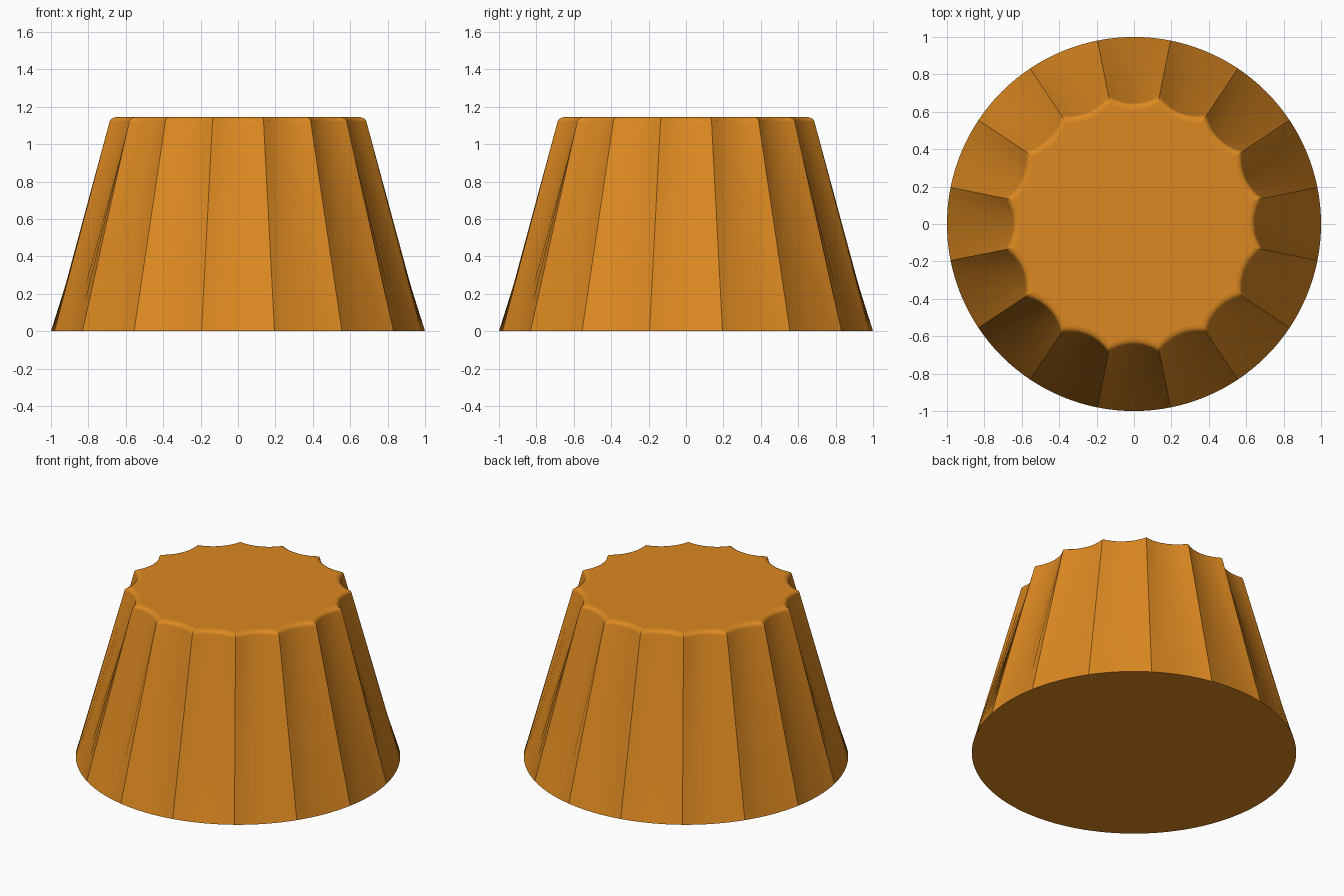
import bpy, bmesh, math

if "Cube" in bpy.data.objects:
    bpy.data.objects.remove(bpy.data.objects["Cube"])

FLUTES, SEG = 16, 8
N = FLUTES * SEG
CENTRE, CUT_R = 0.89, 0.245      # flute cutter position and radius at the top
WALL_TOP, HEIGHT, INSET = 1.12, 1.145, 0.035


def flute_radius(i, d):
    # concave arc repeated around the axis, offset inwards by d
    a = ((i % SEG) / SEG - 0.5) * 2 * math.pi / FLUTES
    return CENTRE * math.cos(a) - math.sqrt((CUT_R + d) ** 2 - (CENTRE * math.sin(a)) ** 2)


def ring(bm, z, radius):
    verts = []
    for i in range(N):
        t = 2 * math.pi * (i / N - 0.5 / FLUTES)
        r = radius(i)
        verts.append(bm.verts.new((r * math.cos(t), r * math.sin(t), z)))
    return verts


bm = bmesh.new()
# round base, then fluted top edge with a small fillet
rings = [ring(bm, 0, lambda i: 1.0)]
STEPS = 5
for k in range(STEPS + 1):
    p = k / STEPS * math.pi / 2
    d = INSET * (1 - math.cos(p))
    z = WALL_TOP + (HEIGHT - WALL_TOP) * math.sin(p)
    rings.append(ring(bm, z, lambda i: flute_radius(i, d)))

for lo, hi in zip(rings, rings[1:]):
    for i in range(N):
        j = (i + 1) % N
        bm.faces.new((lo[i], lo[j], hi[j], hi[i]))
bottom = bm.faces.new(rings[0][::-1])
top = bm.faces.new(rings[-1])

# smooth flutes, crisp ridges and base rim
for f in bm.faces:
    f.smooth = True
for e in bottom.edges:
    e.smooth = False
for lo, hi in zip(rings, rings[1:]):
    for i in range(0, N, SEG):
        bm.edges.get((lo[i], hi[i])).smooth = False
bottom.smooth = top.smooth = False

mesh = bpy.data.meshes.new("fluted_body")
bm.to_mesh(mesh)
bm.free()
body = bpy.data.objects.new("fluted_body", mesh)
bpy.context.collection.objects.link(body)

mat = bpy.data.materials.new("orange")
mat.diffuse_color = (0.72, 0.25, 0.015, 1)
mat.use_nodes = True
mat.node_tree.nodes["Principled BSDF"].inputs["Base Color"].default_value = mat.diffuse_color
mesh.materials.append(mat)
